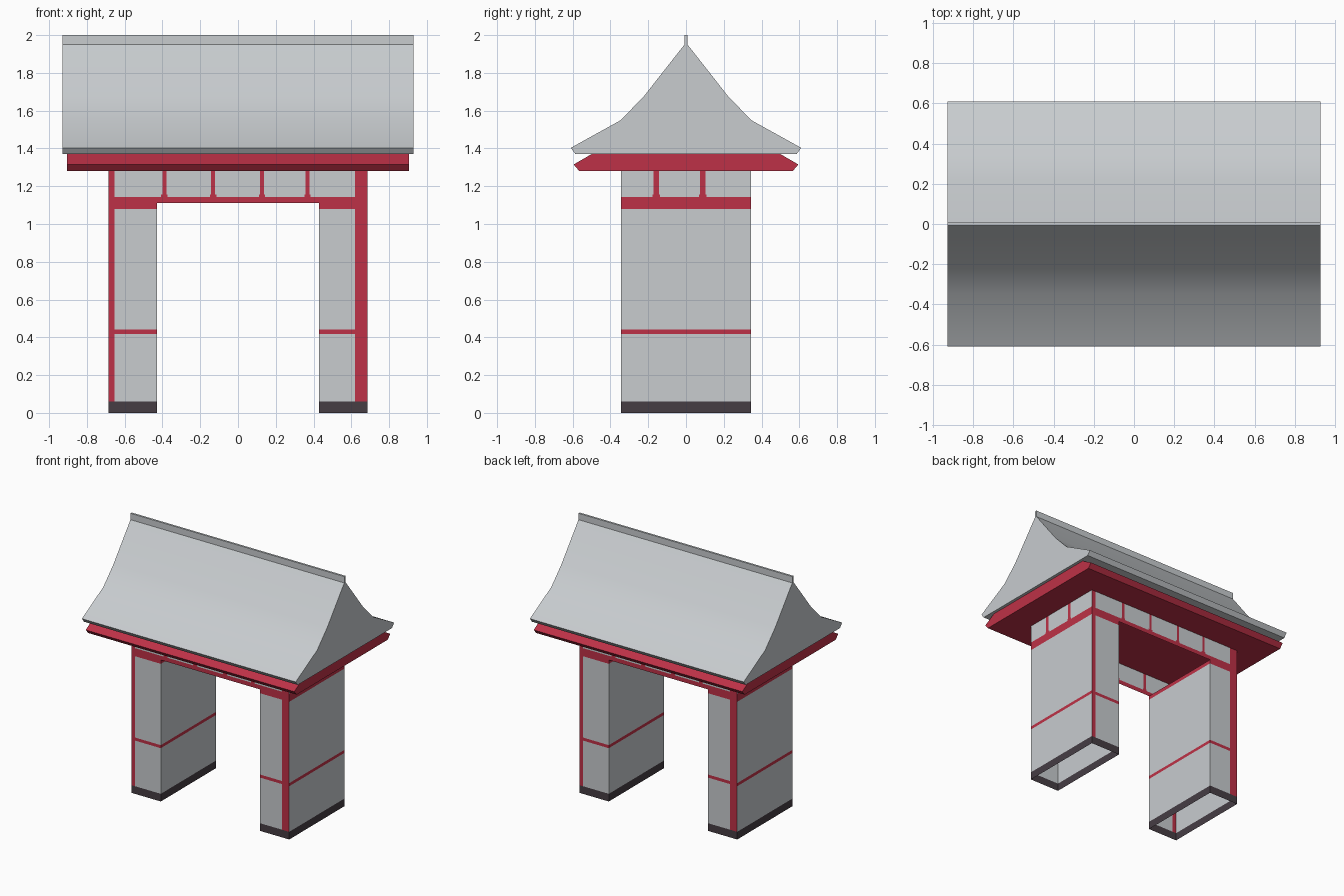
import bpy, bmesh, math

if "Cube" in bpy.data.objects:
    bpy.data.objects.remove(bpy.data.objects["Cube"])


def srgb(r, g, b):
    def lin(c):
        c /= 255
        return c / 12.92 if c <= 0.04045 else ((c + 0.055) / 1.055) ** 2.4
    return (lin(r), lin(g), lin(b), 1)


def material(name, rgb):
    m = bpy.data.materials.new(name)
    m.diffuse_color = srgb(*rgb)
    m.use_nodes = True
    m.node_tree.nodes["Principled BSDF"].inputs["Base Color"].default_value = m.diffuse_color
    return m


GREY = material("pale_grey", (200, 204, 207))
RED = material("crimson_red", (190, 49, 71))
DARK = material("dark_base", (70, 61, 68))


def make_object(name, bm, mats):
    me = bpy.data.meshes.new(name)
    bm.to_mesh(me)
    bm.free()
    for m in mats:
        me.materials.append(m)
    ob = bpy.data.objects.new(name, me)
    bpy.context.collection.objects.link(ob)
    return ob


W, D, OPEN, LINTEL, TOP, BASE = 0.685, 0.343, 0.43, 1.11, 1.28, 0.06


def wall(name, place, u0, u1, top, red, opening=None):
    """Single-sheet wall cut into cells; red rectangles and dark base picked by cell centre."""
    us, zs = {u0, u1}, {0, BASE, top}
    for a, b, c, d in red + ([opening] if opening else []):
        us |= {a, b}
        zs |= {c, d}
    us = sorted(u for u in us if u0 <= u <= u1)
    zs = sorted(z for z in zs if 0 <= z <= top)
    inside = lambda r, u, z: r[0] < u < r[1] and r[2] < z < r[3]
    bm = bmesh.new()
    for ua, ub in zip(us, us[1:]):
        for za, zb in zip(zs, zs[1:]):
            u, z = (ua + ub) / 2, (za + zb) / 2
            if opening and inside(opening, u, z):
                continue
            f = bm.faces.new([bm.verts.new(place(*p)) for p in
                              ((ua, za), (ub, za), (ub, zb), (ua, zb))])
            f.material_index = 2 if z < BASE else int(any(inside(r, u, z) for r in red))
    bmesh.ops.remove_doubles(bm, verts=bm.verts, dist=1e-5)
    return make_object(name, bm, [GREY, RED, DARK])


def struts(centres, half):
    """Short upright bars above the beam, each with a flared foot."""
    out = []
    for c in centres:
        out.append((c - half, c + half, 1.14, TOP))
        out.append((c - half - 0.006, c + half + 0.006, 1.14, 1.155))
    return out


RAIL = (-W, W, 0.418, 0.442)
BEAM = (-W, W, 1.08, 1.143)
facade_red = [RAIL, BEAM, (-W, -0.653, BASE, TOP), (0.62, W, BASE, TOP)]
facade_red += struts((-0.39, -0.132, 0.127, 0.368), 0.011)
side_red = [(-D, D, 0.418, 0.442), (-D, D, 1.08, 1.143)] + struts((-0.157, 0.088), 0.014)
inner_red = [(-D, D, 0.418, 0.442), (-D, D, 1.08, LINTEL)]

# walls: the building repeats under a half turn
for s, face, side in ((1, "front", "right"), (-1, "back", "left")):
    wall(face + "_facade", lambda u, z: (s * u, -s * D, z), -W, W, TOP, facade_red,
         (-OPEN, OPEN, 0, LINTEL))
    wall(side + "_outer_wall", lambda u, z: (s * W, s * u, z), -D, D, TOP, side_red)
    wall(side + "_inner_wall", lambda u, z: (s * OPEN, -s * u, z), -D, D, LINTEL, inner_red)


def extrude_profile(name, half, length, mat):
    """Mirror a (y, z) half profile and extrude it along x."""
    pts = half + [(-y, z) for y, z in reversed(half) if y > 0]
    bm = bmesh.new()
    f = bm.faces.new([bm.verts.new((-length, y, z)) for y, z in pts])
    ext = bmesh.ops.extrude_face_region(bm, geom=[f])
    vs = [g for g in ext["geom"] if isinstance(g, bmesh.types.BMVert)]
    bmesh.ops.translate(bm, verts=vs, vec=(2 * length, 0, 0))
    bmesh.ops.recalc_face_normals(bm, faces=bm.faces)
    return make_object(name, bm, [mat])


# red eave slab, curved roof and ridge
extrude_profile("eave_slab", [(0.565, 1.28), (0.595, 1.315), (0.5, 1.37)], 0.905, RED)
roof = extrude_profile("roof", [(0.585, 1.37), (0.61, 1.403), (0.345, 1.55),
                                (0.22, 1.68), (0.008, 1.95)], 0.928, GREY)
extrude_profile("roof_ridge", [(0.008, 1.945), (0.008, 2.0)], 0.928, GREY)

bpy.ops.object.select_all(action='DESELECT')
roof.select_set(True)
bpy.context.view_layer.objects.active = roof
bpy.ops.object.shade_smooth_by_angle(angle=math.radians(30))
